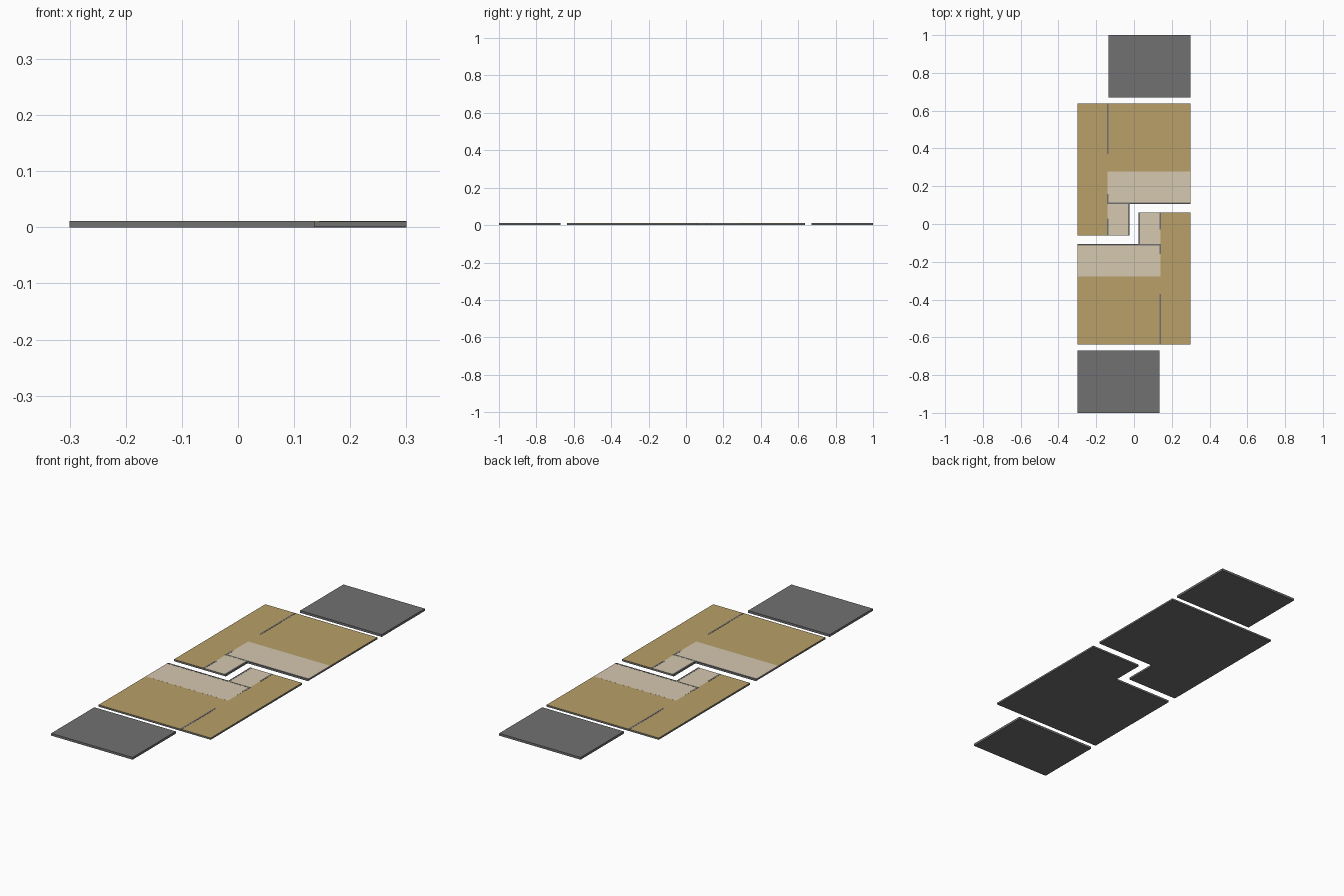
import bpy, bmesh

if "Cube" in bpy.data.objects:
    bpy.data.objects.remove(bpy.data.objects["Cube"])


def material(name, rgb):
    m = bpy.data.materials.new(name)
    m.diffuse_color = (*rgb, 1)
    m.use_nodes = True
    m.node_tree.nodes["Principled BSDF"].inputs["Base Color"].default_value = m.diffuse_color
    return m


GREY = material("dark_grey", (0.165, 0.165, 0.165))
WOOD = material("wood_floor", (0.49, 0.35, 0.14))
TILE = material("pale_floor", (0.67, 0.58, 0.43))


def prism(name, outline, z0, z1, mat, sign):
    """Extrude a plan outline; sign -1 turns it half a turn about z."""
    bm = bmesh.new()
    face = bm.faces.new([bm.verts.new((sign * x, sign * y, z0)) for x, y in outline])
    top = bmesh.ops.extrude_face_region(bm, geom=[face])["geom"]
    verts = [v for v in top if isinstance(v, bmesh.types.BMVert)]
    bmesh.ops.translate(bm, verts=verts, vec=(0, 0, z1 - z0))
    bmesh.ops.recalc_face_normals(bm, faces=bm.faces[:])
    me = bpy.data.meshes.new(name)
    bm.to_mesh(me)
    bm.free()
    me.materials.append(mat)
    ob = bpy.data.objects.new(name, me)
    bpy.context.collection.objects.link(ob)


def rect(x0, x1, y0, y1):
    return [(x0, y0), (x1, y0), (x1, y1), (x0, y1)]


# Shared plan lines
L, R, B, T = -0.30, 0.30, -0.061, 0.637   # outer limits of one unit
WX, NX = -0.14, -0.023                    # partition line, notch side
NY, PY = 0.106, 0.277                     # notch top, pale floor limit
W = 0.008                                 # wall width

slab = [(L, B), (NX, B), (NX, NY), (R, NY), (R, T), (L, T)]
wood = [(L, B), (WX, B), (WX, PY), (R, PY), (R, T), (L, T)]
pale = [(WX, B), (NX, B), (NX, NY), (R, NY), (R, PY), (WX, PY)]
walls = {
    "long_partition": rect(WX - W / 2, WX + W / 2, 0.37, T),
    "short_partition": rect(WX - W / 2, WX + W / 2, NY, 0.16),
    "entry_partition": rect(WX - W / 2, WX + W / 2, B, 0.03),
    "notch_wall": rect(NX - W, NX, B, NY),
    "edge_wall": rect(WX, R, NY, NY + W),
}

for label, s in (("rear", 1), ("front", -1)):
    # Base slab with its two floor finishes
    prism(f"{label}_slab", slab, 0.0015, 0.0095, GREY, s)
    prism(f"{label}_wood_floor", wood, 0.0095, 0.0103, WOOD, s)
    prism(f"{label}_pale_floor", pale, 0.0095, 0.0105, TILE, s)
    # Low wall strips
    for name, outline in walls.items():
        prism(f"{label}_{name}", outline, 0.0095, 0.0111, GREY, s)
    # Detached end panel
    prism(f"{label}_terrace", rect(-0.136, R, 0.67, 1.0), 0, 0.011, GREY, s)
